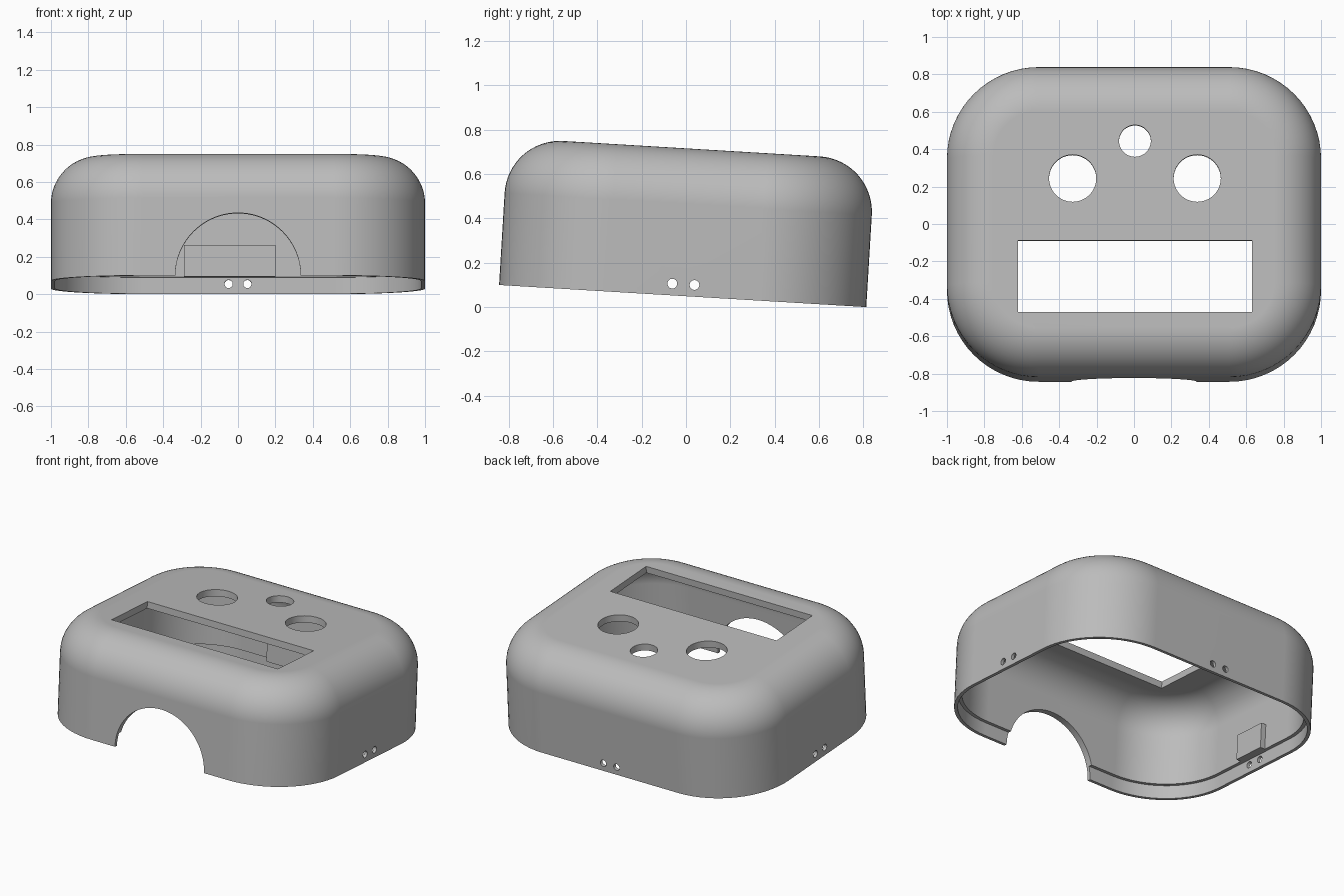
import bpy, bmesh
from math import pi, sin, cos, radians
from mathutils import Matrix, Vector

cube = bpy.data.objects.get("Cube")
if cube:
    bpy.data.objects.remove(cube, do_unlink=True)

HX, HY, H = 1.0, 0.83, 0.666       # half width, half depth, height
CORNER, FILLET = 0.49, 0.25        # plan corner and top edge radii
WALL, LIP, LEDGE = 0.045, 0.022, 0.088
SEG = 16
TILT = Matrix.Translation((0, -0.015, 0.05)) @ Matrix.Rotation(radians(-3.44), 4, "X")

grey = bpy.data.materials.new("plain grey")
grey.use_nodes = True
grey.diffuse_color = (0.5, 0.5, 0.5, 1)
grey.node_tree.nodes["Principled BSDF"].inputs["Base Color"].default_value = (0.5, 0.5, 0.5, 1)


def make_object(name, bm):
    bmesh.ops.recalc_face_normals(bm, faces=bm.faces)
    mesh = bpy.data.meshes.new(name)
    bm.to_mesh(mesh)
    bm.free()
    mesh.materials.append(grey)
    obj = bpy.data.objects.new(name, mesh)
    bpy.context.collection.objects.link(obj)
    return obj


def box(name, centre, size):
    bm = bmesh.new()
    bmesh.ops.create_cube(bm, size=1, matrix=Matrix.Translation(centre) @ Matrix.Diagonal((*size, 1)))
    return make_object(name, bm)


def cylinder(name, centre, radius, depth, axis="Z", sides=64):
    turn = {"X": Matrix.Rotation(pi / 2, 4, "Y"), "Y": Matrix.Rotation(pi / 2, 4, "X"), "Z": Matrix()}[axis]
    bm = bmesh.new()
    bmesh.ops.create_cone(bm, cap_ends=True, segments=sides, radius1=radius, radius2=radius,
                          depth=depth, matrix=Matrix.Translation(centre) @ turn)
    return make_object(name, bm)


def rounded_loop(bm, inset, z):
    r = CORNER - inset
    loop = []
    for q, (sx, sy) in enumerate([(1, 1), (-1, 1), (-1, -1), (1, -1)]):
        for i in range(SEG + 1):
            a = (q + i / SEG) * pi / 2
            loop.append(bm.verts.new((sx * (HX - CORNER) + r * cos(a),
                                      sy * (HY - CORNER) + r * sin(a), z)))
    return loop


def side_profile(wall):
    # wall top curving inwards to the flat top
    r = FILLET - wall
    arc = [i / SEG * pi / 2 for i in range(SEG + 1)]
    return [(FILLET - r * cos(a), H - FILLET + r * sin(a)) for a in arc]


# Hollow cover: inner skin, stepped rim and outer skin
profile = side_profile(WALL)[::-1] + [(WALL, LEDGE), (LIP, LEDGE), (LIP, 0), (0, 0)] + side_profile(0)
bm = bmesh.new()
loops = [rounded_loop(bm, inset, z) for inset, z in profile]
for a, b in zip(loops, loops[1:]):
    for i in range(len(a)):
        j = (i + 1) % len(a)
        bm.faces.new((a[i], a[j], b[j], b[i]))
bm.faces.new(loops[0])
bm.faces.new(loops[-1])
cover = make_object("cover", bm)

# Openings: display window, round holes, front arch and pin holes
cutters = [
    box("window_cutter", (0.005, -0.305, H), (1.25, 0.385, 0.3)),
    cylinder("small_hole_cutter", (0.005, 0.42, H), 0.085, 0.3),
    cylinder("arch_cutter", (0, -0.8, 0), 0.335, 0.6, "Y", 96),
]
for s in (-1, 1):
    cutters += [
        cylinder("large_hole_cutter", (0.005 + s * 0.333, 0.22, H), 0.126, 0.3),
        cylinder("side_pin_cutter", (0, s * 0.05, 0.053), 0.022, 2.4, "X", 24),
        cylinder("back_pin_cutter", (s * 0.05, HY, 0.053), 0.022, 0.3, "Y", 24),
    ]
for cutter in cutters:
    cutter.hide_render = True
    cut = cover.modifiers.new(cutter.name, "BOOLEAN")
    cut.operation, cut.solver, cut.object = "DIFFERENCE", "EXACT", cutter
bpy.context.view_layer.update()
cut_mesh = bpy.data.meshes.new_from_object(cover.evaluated_get(bpy.context.evaluated_depsgraph_get()))
cover.modifiers.clear()
cover.data = cut_mesh
for cutter in cutters:
    bpy.data.objects.remove(cutter, do_unlink=True)

# Inner blocks resting above the ledge
block_z, block_h = LEDGE + 0.085, 0.17
blocks = [box("back_block", (-0.045, HY - 0.06, block_z), (0.49, 0.08, block_h))]
for s, name in ((1, "left_block"), (-1, "right_block")):
    blocks.append(box(name, (s * (HX - 0.05), 0.01, block_z), (0.06, 0.23, block_h)))

# Tilt everything so the front rim is raised
for obj in [cover] + blocks:
    obj.data.transform(TILT)

# Smooth the curved skin, keep edges sharp
bpy.ops.object.select_all(action="DESELECT")
cover.select_set(True)
bpy.context.view_layer.objects.active = cover
bpy.ops.object.shade_smooth_by_angle(angle=radians(30))
weighted = cover.modifiers.new("even shading", "WEIGHTED_NORMAL")
weighted.keep_sharp = True
